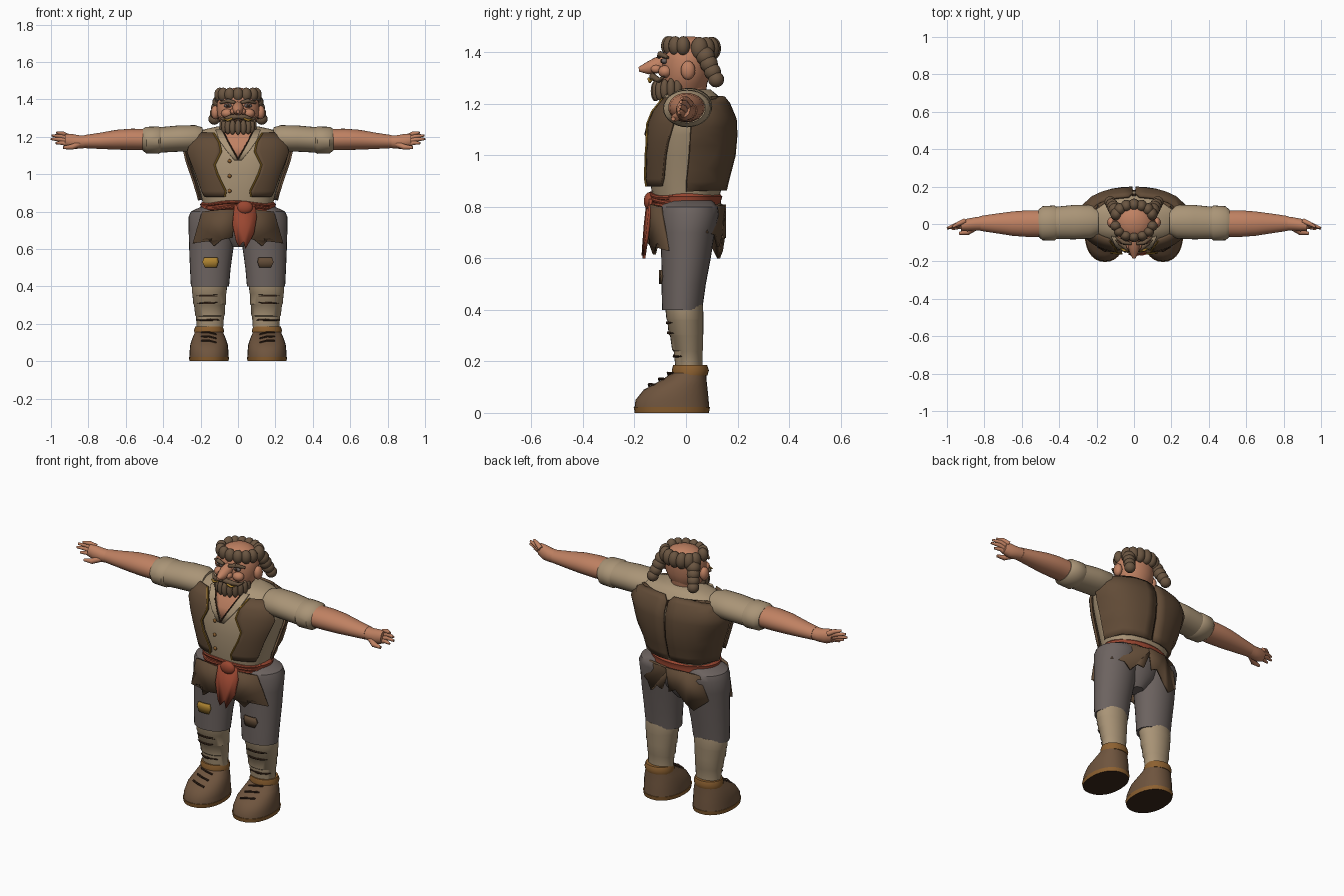
import bpy, bmesh, math
from mathutils import Matrix, Vector

cube = bpy.data.objects.get("Cube")
if cube:
    bpy.data.objects.remove(cube, do_unlink=True)


def material(name, r, g, b):
    m = bpy.data.materials.new(name)
    m.use_nodes = True
    col = tuple((c / 255) ** 2.2 for c in (r, g, b)) + (1,)
    m.diffuse_color = col
    m.node_tree.nodes["Principled BSDF"].inputs["Base Color"].default_value = col
    return m


skin = material("skin", 190, 128, 98)
hair = material("hair_brown", 106, 86, 67)
linen = material("linen", 168, 147, 118)
leather = material("vest_brown", 98, 77, 58)
boot_mat = material("boot_brown", 110, 85, 64)
tan = material("tan", 140, 97, 52)
gold = material("gold", 172, 130, 52)
red = material("sash_red", 152, 72, 52)
grey = material("trouser_grey", 108, 99, 96)
dark = material("dark_brown", 60, 43, 32)
made = []


def add(name, bm, *mats):
    bmesh.ops.recalc_face_normals(bm, faces=bm.faces)
    me = bpy.data.meshes.new(name)
    bm.to_mesh(me)
    bm.free()
    for m in mats:
        me.materials.append(m)
    ob = bpy.data.objects.new(name, me)
    bpy.context.collection.objects.link(ob)
    made.append(ob)
    return ob


def pair(ob):
    """Keep the part as the left one and add its mirror image."""
    base = ob.name
    ob.name = "left_" + base
    other = ob.copy()
    other.data = ob.data.copy()
    other.name = "right_" + base
    other.data.transform(Matrix.Scale(-1, 4, (1, 0, 0)))
    other.data.flip_normals()
    bpy.context.collection.objects.link(other)
    made.append(other)


def skin_rings(bm, rings):
    rings = [[bm.verts.new(p) for p in r] for r in rings]
    n = len(rings[0])
    for a, b in zip(rings, rings[1:]):
        for i in range(n):
            bm.faces.new((a[i], a[(i + 1) % n], b[(i + 1) % n], b[i]))
    bm.faces.new(rings[0])
    bm.faces.new(rings[-1])


def loft(name, rings, mat, axis="Z", p=2, n=28):
    """Rings are (position, centre a, centre b, radius a, radius b)."""
    bm, loops = bmesh.new(), []
    for t, ca, cb, ra, rb in rings:
        loop = []
        for i in range(n):
            w = math.tau * i / n
            c, s = math.cos(w), math.sin(w)
            a = ca + ra * math.copysign(abs(c) ** (2 / p), c)
            b = cb + rb * math.copysign(abs(s) ** (2 / p), s)
            loop.append((a, b, t) if axis == "Z" else (t, a, b))
        loops.append(loop)
    skin_rings(bm, loops)
    return add(name, bm, mat)


def tube(name, pts, radii, mat, n=10):
    bm, loops = bmesh.new(), []
    pts = [Vector(p) for p in pts]
    for i, p in enumerate(pts):
        d = (pts[min(i + 1, len(pts) - 1)] - pts[max(i - 1, 0)]).normalized()
        u = d.orthogonal().normalized() if i == 0 else (u - d * u.dot(d)).normalized()
        v, r = d.cross(u), radii[i] if len(radii) > 1 else radii[0]
        loops.append([p + r * (u * math.cos(math.tau * k / n) + v * math.sin(math.tau * k / n)) for k in range(n)])
    skin_rings(bm, loops)
    return add(name, bm, mat)


def balls(name, items, mat):
    bm = bmesh.new()
    for loc, size in items:
        bmesh.ops.create_uvsphere(bm, u_segments=16, v_segments=10, radius=1,
                                  matrix=Matrix.Translation(loc) @ Matrix.Diagonal((*size, 1)))
    return add(name, bm, mat)


def surface(prof, x, z, off, side, p):
    """Point on the front (-1) or back (1) of a lofted body."""
    for a, b in zip(prof, prof[1:]):
        if a[0] <= z <= b[0]:
            break
    f = min(1, max(0, (z - a[0]) / (b[0] - a[0])))
    cx, cy, rx, ry = (a[i] + (b[i] - a[i]) * f for i in range(1, 5))
    rx, ry = rx + off, ry + off
    x = min(cx + rx, max(cx - rx, x))
    return Vector((x, cy + side * ry * (1 - min(1, abs(x - cx) / rx) ** p) ** (1 / p), z))


def drape(name, prof, rows, mat, off=.006, side=-1, p=2, steps=10, thick=.008):
    """Cloth panel lying on a body; rows are (height, x from, x to)."""
    bm, grid = bmesh.new(), []
    for z, x0, x1 in rows:
        ts = [math.sin(math.pi / 2 * i / steps) for i in range(steps + 1)]
        grid.append([bm.verts.new(surface(prof, x0 + (x1 - x0) * t, z, off, side, p)) for t in ts])
    for a, b in zip(grid, grid[1:]):
        for i in range(steps):
            bm.faces.new((a[i], a[i + 1], b[i + 1], b[i]))
    ob = add(name, bm, mat)
    mod = ob.modifiers.new("thickness", "SOLIDIFY")
    mod.thickness, mod.offset = thick, 0
    return ob


def rag(name, outline, depth, mat):
    """Torn hanging cloth; depth gives y from x and z."""
    bm = bmesh.new()
    face = bm.faces.new([bm.verts.new((x, depth(x, z), z)) for x, z in outline])
    bmesh.ops.triangulate(bm, faces=[face])
    ob = add(name, bm, mat)
    mod = ob.modifiers.new("thickness", "SOLIDIFY")
    mod.thickness, mod.offset = .012, 0
    return ob


# Boots
boot = [(.02, .155, -.055, .105, .145), (.05, .155, -.054, .104, .142), (.09, .155, -.04, .1, .124),
        (.125, .155, -.01, .088, .09), (.155, .155, .012, .075, .066)]
pair(loft("boot", boot, boot_mat, p=2.2))
sole = loft("boot_sole", [(0, .155, -.055, .104, .144), (.022, .155, -.055, .108, .148)], tan, p=2.2)
sole.data.materials.append(dark)
for f in sole.data.polygons:
    f.material_index = int(f.normal.z < -.9)
pair(sole)
pair(loft("boot_cuff", [(.145, .155, .015, .077, .068), (.165, .155, .017, .08, .072),
                        (.185, .155, .016, .074, .066)], tan))
for k in range(3):
    z = .1 + .022 * k
    a, b = (surface(boot, x, z + d, .003, -1, 2.2) for x, d in ((.115, 0), (.195, .01)))
    pair(tube("boot_lace_%d" % k, (a, (a + b) / 2 + Vector((0, -.012, .006)), b), [.005], dark, 6))

# Lower legs with cloth wraps
shin = [(.17, .15, .012, .07, .052), (.24, .15, .008, .075, .056), (.245, .15, .006, .079, .06),
        (.3, .152, .002, .083, .064), (.305, .152, 0, .087, .067), (.36, .154, -.003, .09, .07),
        (.365, .154, -.004, .093, .072), (.42, .152, -.008, .094, .074)]
pair(loft("leg_wrap", shin, linen))
for k, z in enumerate((.22, .31, .35)):
    rows = ((z - .004, .16 - .03 * k, .2), (z, .1 + .02 * k, .22), (z + .005, .11, .15 + .02 * k))
    pair(drape("wrap_tear_%d" % k, shin, rows, dark, .004, thick=.004))

# Trousers
leg = [(.4, .15, -.015, .102, .078), (.5, .148, -.009, .109, .086), (.6, .143, 0, .118, .096),
       (.7, .138, .006, .126, .106), (.77, .135, .012, .13, .116), (.8, .13, .012, .122, .112),
       (.825, .11, .012, .09, .09)]
pair(loft("trouser_leg", leg, grey))
loft("trouser_seat", [(.61, 0, .01, .04, .05), (.67, 0, .008, .11, .095), (.75, 0, .008, .16, .113),
                      (.83, 0, .008, .17, .118)], grey)
for name, mat, sign in (("right_knee_patch", gold, -1), ("left_knee_patch", leather, 1)):
    ob = drape(name, leg, ((.5, .115, .175), (.53, .105, .19), (.555, .11, .18)), mat, .005)
    if sign < 0:
        ob.data.transform(Matrix.Scale(-1, 4, (1, 0, 0)))

# Shirt body
torso = [(.83, 0, 0, .185, .128), (.9, 0, .002, .202, .142), (1, 0, .012, .235, .158),
         (1.08, 0, .017, .262, .16), (1.14, 0, .022, .276, .152), (1.2, 0, .024, .255, .125),
         (1.235, 0, .026, .2, .095), (1.255, 0, .026, .11, .07)]
P = 2.3
loft("shirt_body", torso, linen, p=P, n=40)
drape("open_neck", torso, ((1.09, -.004, .004), (1.15, -.04, .04), (1.215, -.08, .08), (1.235, -.085, .085)),
      skin, .004, p=P, thick=.004)
pair(drape("collar", torso, ((1.075, .0, .02), (1.13, .028, .065), (1.18, .056, .1), (1.235, .08, .12)),
           linen, .012, p=P))
pair(tube("collar_edge", [surface(torso, x, z, .015, -1, P) for x, z in
                          ((0, 1.08), (.028, 1.13), (.056, 1.18), (.08, 1.23))], [.004], dark, 6))
balls("shirt_buttons", [(surface(torso, -.045, z, .003, -1, P), (.01, .007, .01)) for z in (1.07, .99, .91)], tan)

# Vest
panel = ((.88, .07, .175), (.91, .065, .19), (1.0, .11, .222), (1.05, .125, .242), (1.12, .09, .268),
         (1.17, .1, .25), (1.22, .13, .19))
pair(drape("vest_front", torso, panel, leather, .014, p=P, thick=.014))
pair(tube("vest_trim", [surface(torso, x, z, .022, -1, P) for z, x, _ in panel], [.005], gold, 6))
back = [(z, .007, .5) for z in (.865, .9, .95, 1, 1.04, 1.08, 1.11, 1.14, 1.17, 1.2)] + [(1.225, .03, .2)]
pair(drape("vest_back", torso, back, leather, .016, 1, P, 14, .014))
drape("vest_back_seam", torso, ((.88, -.012, .012), (1.05, -.012, .012), (1.2, -.012, .012)), dark, .004, 1, P)

# Sash and hanging cloth
loft("sash", [(.785, 0, .003, .185, .122), (.8, 0, .002, .202, .137), (.82, 0, .002, .198, .133),
              (.84, 0, .002, .203, .139), (.855, 0, .002, .188, .126)], red, n=40)
for k, z in enumerate((.8, .822, .843)):
    pts = [(.19 * math.sin(a), -.138 * math.cos(a), z + .008 * math.sin(3 * a + k)) for a in
           [math.radians(d) for d in range(-70, 71, 10)]]
    tube("sash_fold_%d" % k, pts, [.009], red, 8)
rag("sash_tail", ((-.02, .83), (.09, .83), (.1, .77), (.085, .68), (.04, .6), (.03, .64), (.005, .61),
                  (-.01, .64), (-.03, .73)), lambda x, z: -.145 - .1 * (.83 - z) + .1 * x, red)
balls("sash_knot", [((.035, -.142, .822), (.045, .022, .035))], red)
pair(rag("front_rag", ((.01, .81), (.1, .81), (.19, .8), (.215, .72), (.24, .63), (.165, .66), (.13, .615),
                       (.085, .65), (.03, .66)), lambda x, z: -.145 + 1.3 * x * x, leather))
rag("back_left_rag", ((.0, .81), (.1, .81), (.18, .8), (.23, .7), (.16, .69), (.13, .645), (.09, .69),
                      (.05, .68)), lambda x, z: .148 - 1.4 * x * x, leather)
rag("back_right_rag", ((.02, .81), (-.1, .81), (-.17, .8), (-.21, .66), (-.14, .6), (-.1, .63), (-.04, .7),
                       (.0, .68)), lambda x, z: .15 - 1.2 * x * x, leather)

# Arms
pair(loft("sleeve", [(.19, .012, 1.19, .07, .06), (.23, .012, 1.192, .09, .07), (.32, .01, 1.19, .092, .07),
                     (.42, .006, 1.183, .086, .068)], linen, "X"))
pair(loft("sleeve_cuff", [(.41, .006, 1.183, .082, .066), (.425, .005, 1.182, .094, .073),
                          (.49, .004, 1.182, .091, .071), (.51, .004, 1.184, .072, .058)], linen, "X"))
pair(loft("forearm", [(.49, .002, 1.185, .07, .057), (.57, .002, 1.186, .071, .057), (.65, .002, 1.184, .065, .053),
                      (.74, .003, 1.178, .052, .043), (.82, .003, 1.174, .04, .035)], skin, "X"))
pair(loft("palm", [(.81, .003, 1.174, .038, .034), (.85, 0, 1.172, .036, .036), (.89, -.005, 1.175, .034, .04),
                   (.925, -.01, 1.182, .026, .034)], skin, "X"))
for k, (tip, z) in enumerate(((.97, 1.222), (.995, 1.207), (1, 1.188), (.975, 1.166))):
    root = (.905, .016 - .01 * k, 1.2 - .014 * k)
    pair(tube("finger_%d" % k, (root, ((tip + .905) / 2, .002 - .006 * k, (root[2] + z) / 2 + .006),
                                (tip, -.016 - .004 * k, z)), [.014, .012, .006], skin))
pair(tube("thumb", ((.85, -.02, 1.16), (.89, -.045, 1.145), (.935, -.05, 1.142)), [.016, .015, .008], skin))

# Head
loft("neck", [(1.13, 0, -.03, .05, .06), (1.17, 0, -.03, .072, .085), (1.22, 0, -.01, .078, .085),
              (1.3, 0, .005, .075, .08)], skin)
loft("head", [(1.24, 0, -.012, .07, .075), (1.28, 0, -.005, .098, .088), (1.32, 0, 0, .112, .095),
              (1.37, 0, .003, .115, .097), (1.41, 0, .008, .106, .092), (1.44, 0, .012, .08, .073),
              (1.456, 0, .015, .045, .045), (1.462, 0, .015, .012, .012)], skin)
pair(balls("ear", [((.122, .008, 1.33), (.022, .028, .037))], skin))
pair(balls("cheek", [((.058, -.08, 1.325), (.032, .028, .025))], skin))
tube("nose", ((0, -.075, 1.365), (0, -.11, 1.35), (0, -.15, 1.338), (0, -.183, 1.334)),
     [.026, .032, .024, .009], skin, 14)
pair(balls("nostril", [((.026, -.115, 1.335), (.016, .022, .016))], skin))
pair(balls("eye", [((.053, -.084, 1.366), (.022, .013, .011))], grey))
pair(balls("pupil", [((.053, -.095, 1.366), (.008, .005, .008))], dark))
pair(tube("eyebrow", ((.015, -.105, 1.383), (.055, -.1, 1.393), (.095, -.07, 1.38)), [.008, .012, .006], hair))

# Beard and moustache
balls("beard_base", [((0, -.045, 1.262), (.088, .075, .048))], dark)
arc = [math.radians(a) for a in range(-100, 101, 20)]
balls("beard_locks", [((.084 * math.sin(a), -.045 - .075 * math.cos(a), 1.262 - .012 * math.cos(a)),
                       (.017, .017, .04)) for a in arc], hair)
pair(tube("moustache", ((0, -.13, 1.308), (.04, -.128, 1.304), (.075, -.105, 1.292), (.098, -.085, 1.305)),
          [.013, .014, .01, .004], hair))
pair(tube("moustache_tip", ((.03, -.145, 1.298), (.055, -.14, 1.288), (.075, -.13, 1.294)), [.005, .007, .003], gold))

# Curled hair around the bald crown
front = [math.radians(a) for a in range(-78, 79, 26)]
balls("front_curls", [((.1 * math.sin(a), .005 - .075 * math.cos(a), 1.425), (.029, .027, .038)) for a in front], hair)
rear = [math.radians(a) for a in range(-72, 73, 24)]
balls("back_curls", [((.1 * math.sin(a), .03 + .072 * math.cos(a), 1.415), (.031, .034, .045)) for a in rear], hair)
pair(balls("hair_tail", [((.1 + .009 * k, .075 + .014 * k, 1.385 - .03 * k), (.037 - .002 * k,) * 3)
                         for k in range(4)], hair))

# Smooth shading with sharp edges kept
bpy.ops.object.select_all(action="DESELECT")
for ob in made:
    ob.select_set(True)
bpy.context.view_layer.objects.active = made[0]
bpy.ops.object.shade_smooth_by_angle(angle=math.radians(40))
